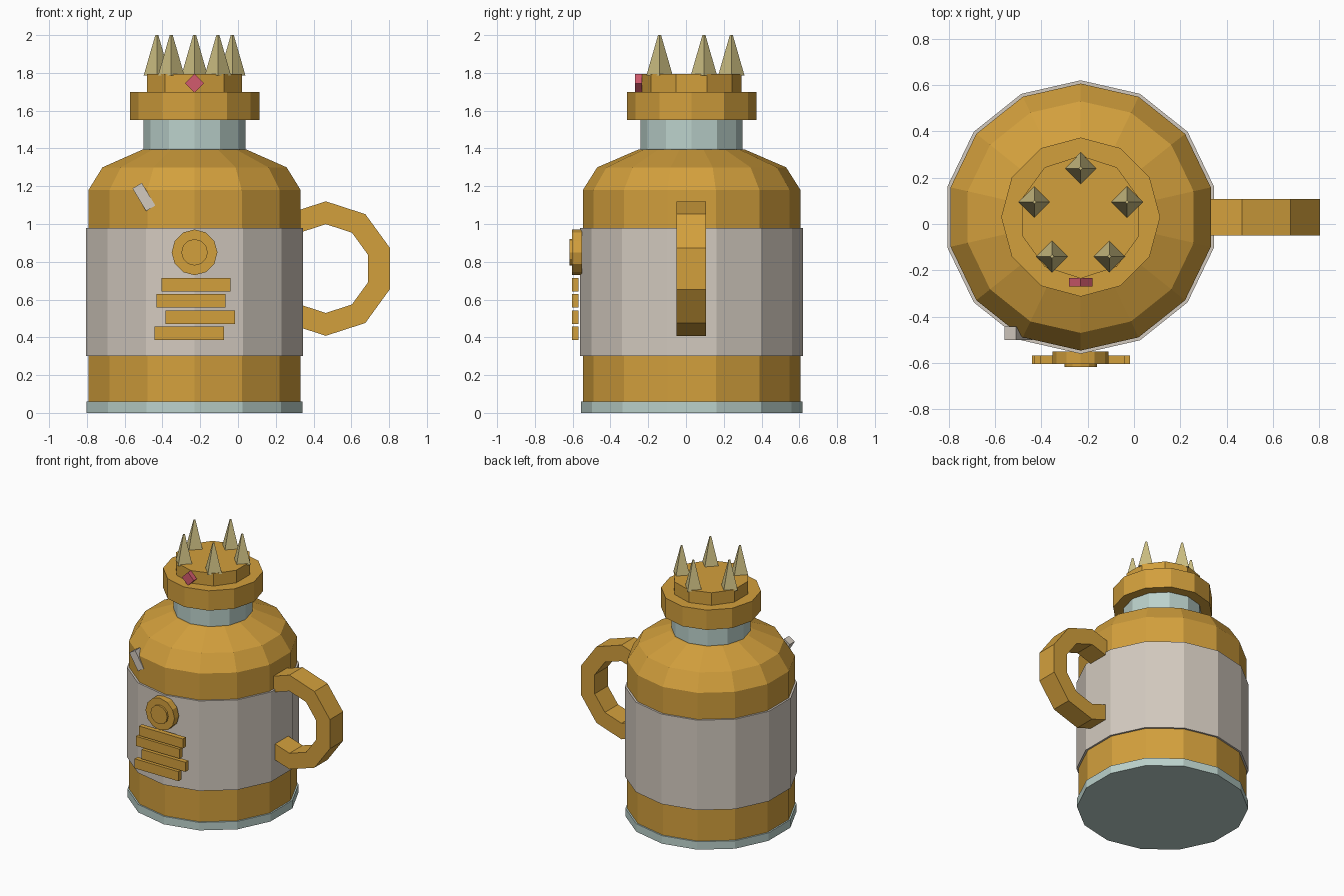
import bpy, bmesh, math
from mathutils import Matrix, Vector

if "Cube" in bpy.data.objects:
    bpy.data.objects.remove(bpy.data.objects["Cube"])

CX, CY = -0.23, 0.03   # axis of the jug


def material(name, rgb):
    m = bpy.data.materials.new(name)
    m.diffuse_color = (*rgb, 1)
    m.use_nodes = True
    m.node_tree.nodes["Principled BSDF"].inputs["Base Color"].default_value = m.diffuse_color
    return m


GOLD = material("gold", (0.65, 0.35, 0.046))
STONE = material("warm_grey", (0.65, 0.59, 0.52))
TEAL = material("pale_teal", (0.50, 0.64, 0.60))
HORN = material("horn_tan", (0.60, 0.51, 0.22))
PINK = material("pink", (0.65, 0.105, 0.155))


def finish(name, bm, mat):
    bmesh.ops.recalc_face_normals(bm, faces=bm.faces)
    mesh = bpy.data.meshes.new(name)
    bm.to_mesh(mesh)
    bm.free()
    mesh.materials.append(mat)
    ob = bpy.data.objects.new(name, mesh)
    bpy.context.collection.objects.link(ob)
    return ob


def lathe(name, profile, sides, mat, matrix=None):
    """Closed turned solid from (radius, height) points, one vertex at +y."""
    bm = bmesh.new()
    rings = []
    for r, z in profile:
        rings.append([bm.verts.new((r * math.sin(math.tau * i / sides),
                                    r * math.cos(math.tau * i / sides), z))
                      for i in range(sides)])
    for a, b in zip(rings, rings[1:]):
        for i in range(sides):
            j = (i + 1) % sides
            bm.faces.new((a[i], a[j], b[j], b[i]))
    bm.faces.new(rings[0])
    bm.faces.new(rings[-1])
    bm.transform(matrix or Matrix.Translation((CX, CY, 0)))
    return finish(name, bm, mat)


def box(name, centre, size, mat, tilt=0):
    bm = bmesh.new()
    bmesh.ops.create_cube(bm, size=1)
    bm.transform(Matrix.Translation(centre) @ Matrix.Rotation(math.radians(tilt), 4, 'Y')
                 @ Matrix.Diagonal((*size, 1)))
    return finish(name, bm, mat)


# Jug body, foot, band and neck
lathe("foot", [(0.587, 0), (0.587, 0.06)], 14, TEAL)
lathe("body", [(0.576, 0.06), (0.576, 1.18), (0.5, 1.30), (0.28, 1.395)], 14, GOLD)
lathe("band", [(0.59, 0.30), (0.59, 0.98)], 14, STONE)
lathe("neck", [(0.27, 1.38), (0.27, 1.56)], 12, TEAL)

# Lid and crown
lathe("lid", [(0.343, 1.55), (0.343, 1.70)], 12, GOLD)
lathe("crown_ring", [(0.265, 1.69), (0.265, 1.795)], 10, GOLD)
for i in range(5):
    a = math.tau * i / 5
    pos = Vector((CX + 0.21 * math.sin(a), CY + 0.21 * math.cos(a), 0))
    lathe(f"crown_spike_{i + 1}", [(0.07, 1.785), (0.008, 2.0)], 4, HORN,
          Matrix.Translation(pos))
box("crown_gem", (CX, -0.252, 1.745), (0.071, 0.036, 0.071), PINK, 45)

# Handle: seven straight segments of a ten-sided ring
bm = bmesh.new()
rings = []
for k in range(8):
    a = math.radians(126 - 36 * k)
    rings.append([bm.verts.new((0.465 + r * math.cos(a), y, 0.764 + r * math.sin(a)))
                  for r, y in ((0.235, -0.05), (0.356, -0.05), (0.356, 0.107), (0.235, 0.107))])
for a, b in zip(rings, rings[1:]):
    for i in range(4):
        j = (i + 1) % 4
        bm.faces.new((a[i], a[j], b[j], b[i]))
bm.faces.new(rings[0])
bm.faces.new(rings[-1])
finish("handle", bm, GOLD)

# Round badge and plain bars on the front
face_front = Matrix.Translation((CX, 0, 0.85)) @ Matrix.Rotation(math.radians(90), 4, 'X')
lathe("badge_disc", [(0.121, 0.55), (0.121, 0.603)], 12, GOLD, face_front)
lathe("badge_centre", [(0.07, 0.59), (0.07, 0.617)], 12, GOLD, face_front)
for i, (x, z) in enumerate(((-0.222, 0.678), (-0.248, 0.594), (-0.2, 0.507), (-0.258, 0.421))):
    box(f"badge_bar_{i + 1}", (x, -0.586, z), (0.366, 0.036, 0.072), GOLD)

# Small tilted chip on the shoulder
box("shoulder_chip", (-0.498, -0.472, 1.143), (0.057, 0.058, 0.14), STONE, -31)
